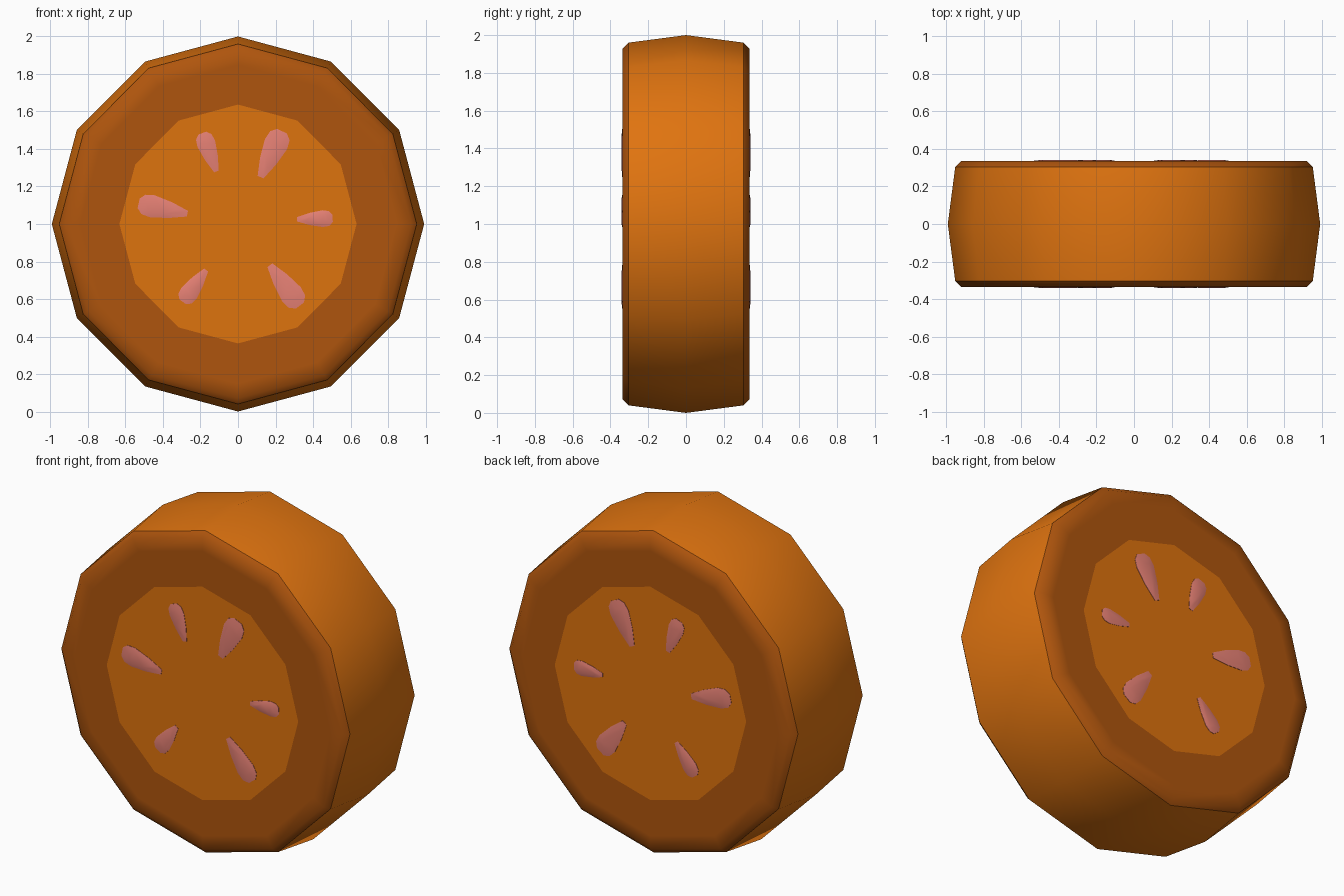
import bpy, bmesh, math
from mathutils import Vector

if "Cube" in bpy.data.objects:
    bpy.data.objects.remove(bpy.data.objects["Cube"])

SIDES = 12


def material(name, rgb):
    m = bpy.data.materials.new(name)
    m.diffuse_color = (*rgb, 1.0)
    m.use_nodes = True
    m.node_tree.nodes["Principled BSDF"].inputs["Base Color"].default_value = m.diffuse_color
    return m


rind = material("orange rind", (0.745, 0.174, 0.005))
flesh = material("dark orange flesh", (0.43, 0.091, 0.004))
core = material("orange core", (0.73, 0.172, 0.004))
pink = material("pink seed", (0.85, 0.235, 0.19))


def finish(name, bm, mats):
    bmesh.ops.recalc_face_normals(bm, faces=bm.faces)
    me = bpy.data.meshes.new(name)
    bm.to_mesh(me)
    bm.free()
    for m in mats:
        me.materials.append(m)
    ob = bpy.data.objects.new(name, me)
    bpy.context.collection.objects.link(ob)
    return ob


# Slice body: 12-sided rings of (y, radius), with rind, flesh ring and core disc
half = [(0.335, 0.637), (0.335, 0.85), (0.335, 0.93), (0.305, 0.96)]
profile = [(-y, r) for y, r in half] + [(0.0, 1.0)] + half[::-1]
band_material = [1, 1, 1, 0, 0, 1, 1, 1]

bm = bmesh.new()
rings = []
for y, r in profile:
    ring = []
    for i in range(SIDES):
        a = 2 * math.pi * i / SIDES
        ring.append(bm.verts.new((0.993 * r * math.sin(a), y, 1 + r * math.cos(a))))
    rings.append(ring)
for k, mat in enumerate(band_material):
    for i in range(SIDES):
        j = (i + 1) % SIDES
        f = bm.faces.new((rings[k][i], rings[k][j], rings[k + 1][j], rings[k + 1][i]))
        f.material_index = mat
        f.smooth = True
for ring in (rings[0], rings[-1]):
    f = bm.faces.new(ring)
    f.material_index = 2
    f.smooth = True
# crisp edge where the rind meets the cut flesh
for e in bm.edges:
    if len({f.material_index for f in e.link_faces} & {0, 1}) == 2:
        e.smooth = False
finish("slice_body", bm, [rind, flesh, core])

# Seeds: inner tip, outer end (x, z) and width; mirrored on both cut sides
seeds = [
    ((-0.115, 1.28), (-0.19, 1.485), 0.10),
    ((0.12, 1.25), (0.235, 1.495), 0.13),
    ((-0.27, 1.055), (-0.53, 1.11), 0.12),
    ((0.315, 1.025), (0.505, 1.03), 0.09),
    ((-0.17, 0.755), (-0.295, 0.585), 0.10),
    ((0.17, 0.78), (0.33, 0.565), 0.125),
]
outline = [(0.0, 0.13), (0.35, 0.36), (0.72, 0.5), (0.9, 0.44), (1.0, 0.22)]
outline += [(t, -w) for t, w in outline[::-1]]


def seed(name, tip, end, width, side):
    tip, end = Vector(tip), Vector(end)
    axis = end - tip
    across = Vector((-axis.y, axis.x)).normalized() * width
    mid = tip + axis * 0.6
    bm = bmesh.new()
    layers = []
    for y, s in ((0.325, 1.0), (0.337, 1.0), (0.342, 0.6)):
        layer = []
        for t, w in outline:
            p = mid + (tip + axis * t + across * w - mid) * s
            layer.append(bm.verts.new((p.x, side * y, p.y)))
        layers.append(layer)
    n = len(outline)
    for low, high in zip(layers, layers[1:]):
        for i in range(n):
            j = (i + 1) % n
            bm.faces.new((low[i], low[j], high[j], high[i]))
    bm.faces.new(layers[0])
    bm.faces.new(layers[-1])
    ob = finish(name, bm, [pink])
    bpy.ops.object.select_all(action='DESELECT')
    ob.select_set(True)
    bpy.context.view_layer.objects.active = ob
    bpy.ops.object.shade_smooth_by_angle(angle=math.radians(40))


for side, label in ((-1, "front"), (1, "back")):
    for i, (tip, end, width) in enumerate(seeds):
        seed(f"{label}_seed_{i + 1}", tip, end, width, side)
